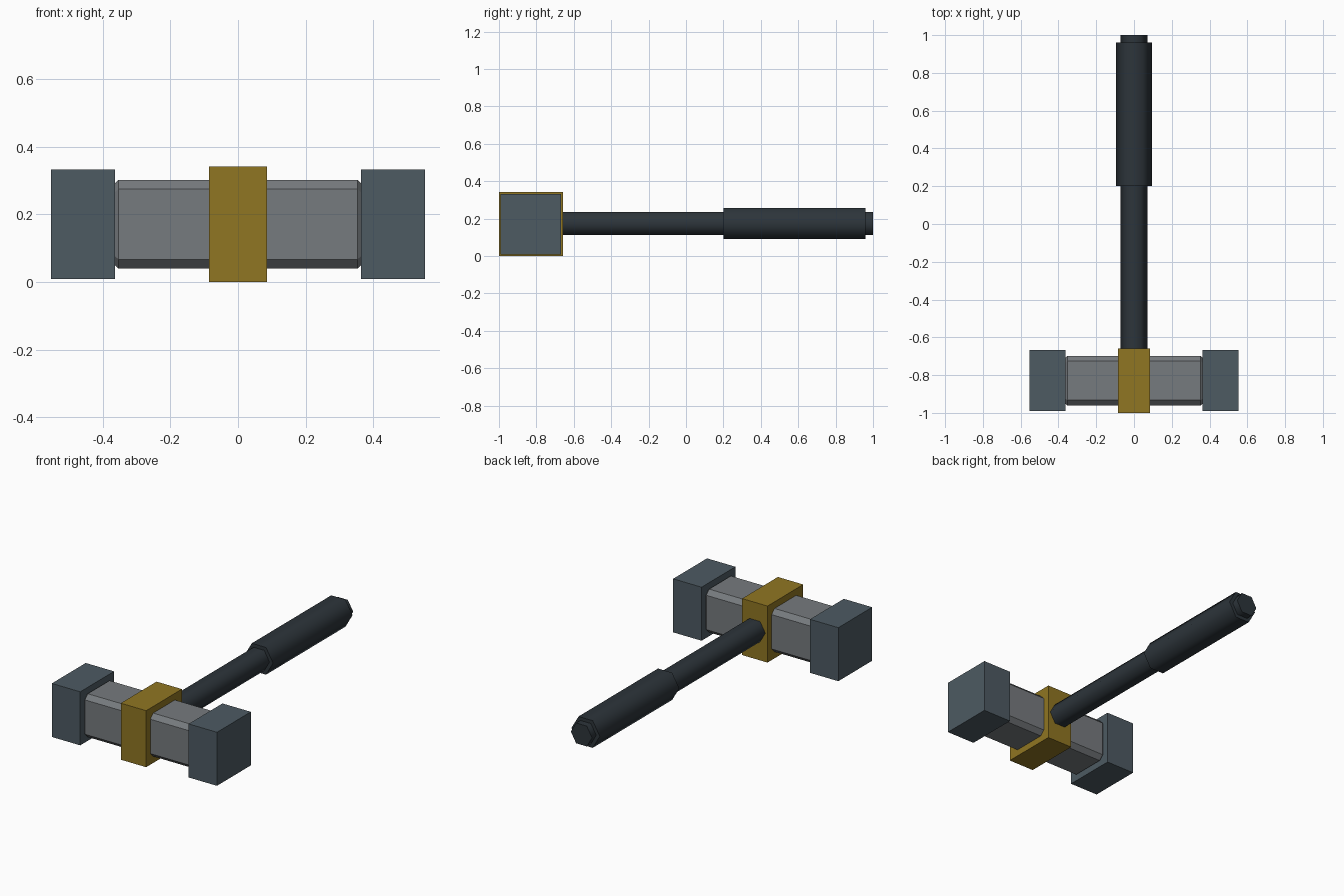
import bpy, bmesh, math
from mathutils import Vector

if "Cube" in bpy.data.objects:
    bpy.data.objects.remove(bpy.data.objects["Cube"])

HEAD_Y, HEAD_Z = -0.829, 0.171


def material(name, rgb):
    m = bpy.data.materials.new(name)
    m.diffuse_color = (*rgb, 1)
    m.use_nodes = True
    m.node_tree.nodes["Principled BSDF"].inputs["Base Color"].default_value = m.diffuse_color
    return m


slate = material("slate_blue", (0.075, 0.103, 0.123))
gold = material("dull_gold", (0.278, 0.180, 0.016))
steel = material("steel_grey", (0.183, 0.197, 0.209))
dark = material("dark_charcoal", (0.026, 0.035, 0.043))


def loft(name, rings, mat):
    """Skin a list of equal-sized point rings and cap both ends."""
    bm = bmesh.new()
    loops = [[bm.verts.new(p) for p in ring] for ring in rings]
    n = len(loops[0])
    for a, b in zip(loops, loops[1:]):
        for i in range(n):
            j = (i + 1) % n
            bm.faces.new((a[i], a[j], b[j], b[i]))
    bm.faces.new(loops[0])
    bm.faces.new(loops[-1])
    bmesh.ops.recalc_face_normals(bm, faces=bm.faces)
    me = bpy.data.meshes.new(name)
    bm.to_mesh(me)
    bm.free()
    me.materials.append(mat)
    ob = bpy.data.objects.new(name, me)
    bpy.context.collection.objects.link(ob)
    return ob


def square(x, h):
    return [Vector((x, HEAD_Y + a * h, HEAD_Z + b * h))
            for a, b in ((1, 1), (-1, 1), (-1, -1), (1, -1))]


def chamfered(x, h, c):
    k = h - c
    return [Vector((x, HEAD_Y + a, HEAD_Z + b)) for a, b in
            ((h, k), (k, h), (-k, h), (-h, k), (-h, -k), (-k, -h), (k, -h), (h, -k))]


def hexagon(y, r):
    return [Vector((r * math.cos(i * math.pi / 3), y, 0.174 + r * math.sin(i * math.pi / 3)))
            for i in range(6)]


# Hammer head: chamfered bar, middle band, two striking caps
loft("head_bar", [chamfered(x, h, 0.027) for x, h in
                  ((-0.364, 0.121), (-0.353, 0.131), (0.353, 0.131), (0.364, 0.121))], steel)
loft("head_band", [square(-0.085, 0.171), square(0.085, 0.171)], gold)
for side, s in (("left", -1), ("right", 1)):
    loft(f"{side}_striking_cap", [square(s * 0.363, 0.162), square(s * 0.553, 0.162)], slate)

# Six-sided handle: shaft runs through the thicker grip and out the end
shaft = loft("handle_shaft", [hexagon(-0.70, 0.071), hexagon(1.0, 0.071)], dark)
grip = loft("handle_grip", [hexagon(0.20, 0.095), hexagon(0.96, 0.095)], dark)

# Smooth around the handle, sharp at its ends
for ob in (shaft, grip):
    bpy.ops.object.select_all(action='DESELECT')
    ob.select_set(True)
    bpy.context.view_layer.objects.active = ob
    bpy.ops.object.shade_smooth_by_angle(angle=math.radians(70))
